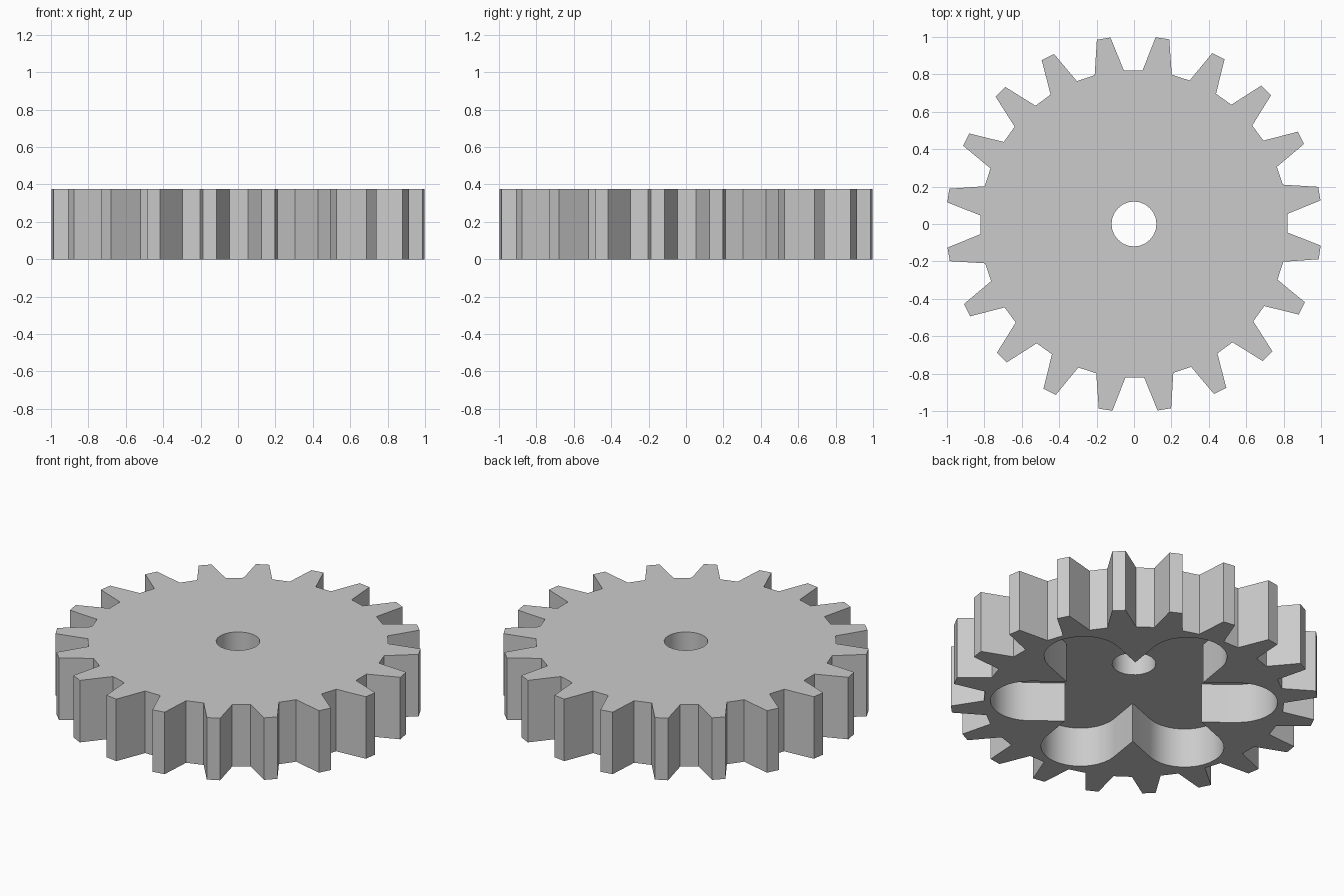
import bpy, bmesh
from math import radians, sin, cos, sqrt

cube = bpy.data.objects.get("Cube")
if cube:
    bpy.data.objects.remove(cube, do_unlink=True)

TEETH = 20
TIP_RADIUS, ROOT_RADIUS = 1.005, 0.823
TIP_HALF, ROOT_HALF = 2.1, 5.5      # half angles of a tooth, in degrees
TURN = 0.3                          # slight turn of the tooth ring
HEIGHT, RECESS = 0.375, 0.24
LOBES, LOBE_START = 6, 21
LOBE_HALF_WIDTH, LOBE_END = 0.216, 0.787
BORE = 0.12


def polar(radius, degrees):
    a = radians(degrees)
    return radius * cos(a), radius * sin(a)


def prism(name, outline, low, high):
    """Extrude a closed outline between two heights."""
    bm = bmesh.new()
    face = bm.faces.new([bm.verts.new((x, y, low)) for x, y in outline])
    top = bmesh.ops.extrude_face_region(bm, geom=[face])
    verts = [v for v in top["geom"] if isinstance(v, bmesh.types.BMVert)]
    bmesh.ops.translate(bm, verts=verts, vec=(0, 0, high - low))
    bmesh.ops.recalc_face_normals(bm, faces=bm.faces)
    mesh = bpy.data.meshes.new(name)
    bm.to_mesh(mesh)
    bm.free()
    obj = bpy.data.objects.new(name, mesh)
    bpy.context.collection.objects.link(obj)
    return obj


def cut(target, cutter):
    """Subtract a cutter and remove it."""
    cutter.hide_render = True
    mod = target.modifiers.new("cut", "BOOLEAN")
    mod.operation, mod.solver, mod.object = "DIFFERENCE", "EXACT", cutter
    bpy.context.view_layer.objects.active = target
    bpy.ops.object.modifier_apply(modifier=mod.name)
    bpy.data.objects.remove(cutter, do_unlink=True)


# Toothed wheel
outline = []
for i in range(TEETH):
    mid = TURN + (i + 0.5) * 360 / TEETH
    outline += [polar(ROOT_RADIUS, mid - ROOT_HALF), polar(TIP_RADIUS, mid - TIP_HALF),
                polar(TIP_RADIUS, mid + TIP_HALF), polar(ROOT_RADIUS, mid + ROOT_HALF)]
gear = prism("gear_wheel", outline, 0, HEIGHT)

# Six round-ended slots joined into one recess in the underside
flower = []
for i in range(LOBES):
    direction = LOBE_START + i * 360 / LOBES
    cx, cy = polar(LOBE_END - LOBE_HALF_WIDTH, direction)
    for step in range(17):
        dx, dy = polar(LOBE_HALF_WIDTH, direction - 90 + step * 180 / 16)
        flower.append((cx + dx, cy + dy))
    flower.append(polar(2 * LOBE_HALF_WIDTH, direction + 30))
cut(gear, prism("recess_cutter", flower, -0.1, RECESS))

# Centre bore
bore = [polar(BORE, i * 360 / 24) for i in range(24)]
cut(gear, prism("bore_cutter", bore, -0.2, HEIGHT + 0.1))

# Grey finish
grey = bpy.data.materials.new("plain_grey")
grey.use_nodes = True
colour = (0.6, 0.6, 0.6, 1)
grey.diffuse_color = colour
grey.node_tree.nodes["Principled BSDF"].inputs["Base Color"].default_value = colour
gear.data.materials.clear()
gear.data.materials.append(grey)

bpy.ops.object.select_all(action="DESELECT")
gear.select_set(True)
bpy.context.view_layer.objects.active = gear
bpy.ops.object.shade_smooth_by_angle(angle=radians(30))
